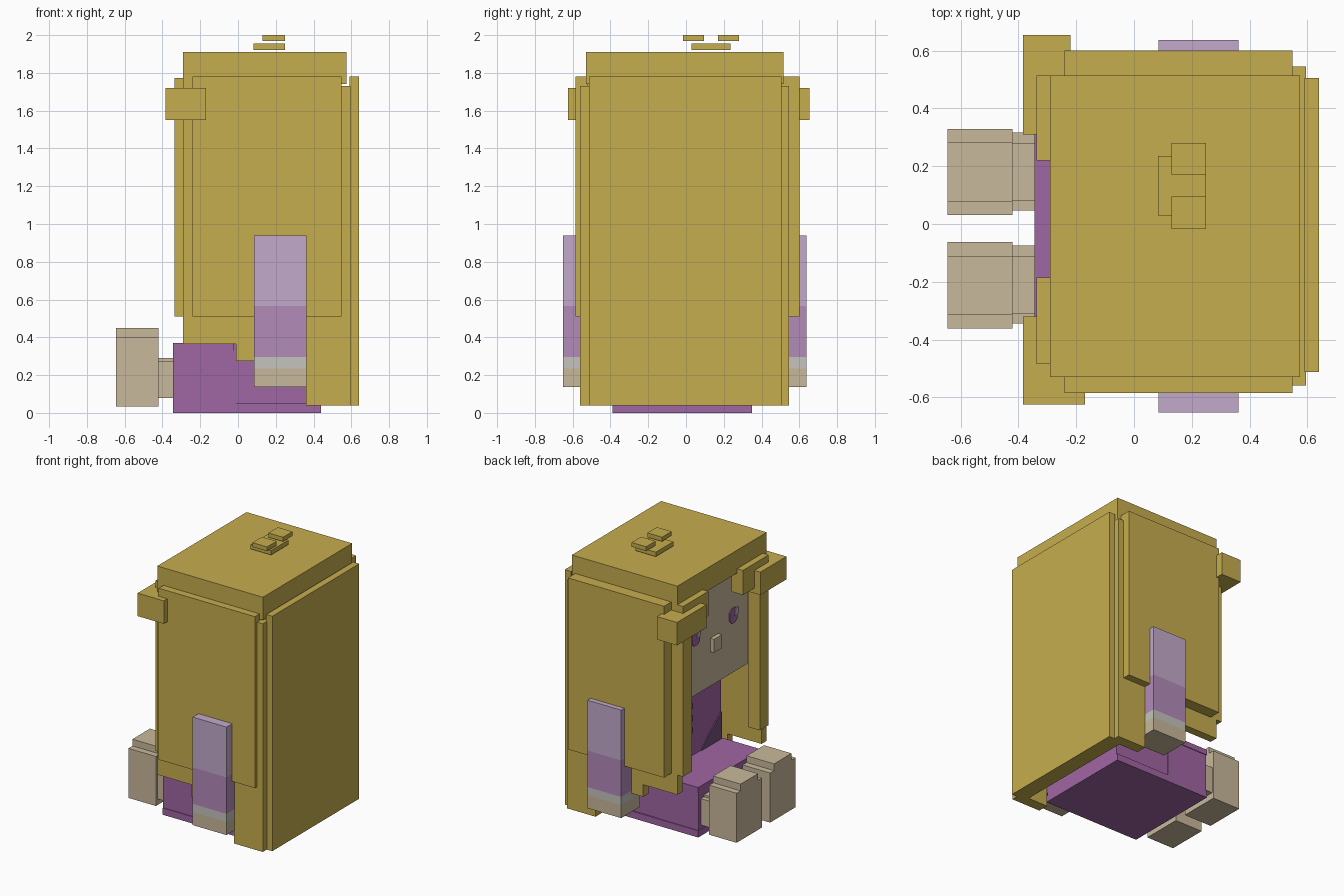
import bpy
import bmesh

if "Cube" in bpy.data.objects:
    bpy.data.objects.remove(bpy.data.objects["Cube"])


def material(name, rgb):
    """Flat material from sRGB 0-255 values."""
    lin = [(c / 255 / 12.92) if c < 11 else ((c / 255 + 0.055) / 1.055) ** 2.4 for c in rgb]
    m = bpy.data.materials.new(name)
    m.use_nodes = True
    m.diffuse_color = (*lin, 1)
    m.node_tree.nodes["Principled BSDF"].inputs["Base Color"].default_value = (*lin, 1)
    return m


GOLD = material("gold_hair", (198, 174, 78))
PURPLE = material("purple_cloth", (160, 102, 163))
MID = material("mid_purple_sleeve", (180, 139, 186))
LILAC = material("lilac_sleeve", (196, 170, 203))
GREY = material("grey_cuff", (197, 196, 190))
TAN = material("tan_skin", (201, 185, 156))
PLUM = material("dark_plum", (118, 80, 128))


def box(name, x, y, z, mats, cuts=()):
    """Box from (min, max) ranges; cuts are heights where the material changes, bottom to top."""
    mats = mats if isinstance(mats, list) else [mats]
    bm = bmesh.new()
    bmesh.ops.create_cube(bm, size=1)
    for v in bm.verts:
        v.co = [r[0] + (c + 0.5) * (r[1] - r[0]) for c, r in zip(v.co, (x, y, z))]
    for h in cuts:
        bmesh.ops.bisect_plane(bm, geom=bm.verts[:] + bm.edges[:] + bm.faces[:],
                               plane_co=(0, 0, h), plane_no=(0, 0, 1))
    for f in bm.faces:
        f.material_index = sum(f.calc_center_median().z > h for h in cuts)
    return finish(name, bm, mats)


def finish(name, bm, mats):
    me = bpy.data.meshes.new(name)
    bmesh.ops.recalc_face_normals(bm, faces=bm.faces)
    bm.to_mesh(me)
    bm.free()
    for m in mats:
        me.materials.append(m)
    ob = bpy.data.objects.new(name, me)
    bpy.context.collection.objects.link(ob)
    return ob


def plate(name, x, points, mat):
    """Thin plate facing -x from a (y, z) outline."""
    bm = bmesh.new()
    face = bm.faces.new([bm.verts.new((x, *p)) for p in points])
    ext = bmesh.ops.extrude_face_region(bm, geom=[face])["geom"]
    for v in ext:
        if isinstance(v, bmesh.types.BMVert):
            v.co.x -= 0.008
    return finish(name, bm, [mat])


# Hair: cap, back and layered sides
box("hair_cap", (-0.29, 0.575), (-0.53, 0.515), (1.74, 1.91), GOLD)
box("hair_back_panel", (0.59, 0.64), (-0.513, 0.505), (0.04, 1.78), GOLD)
box("hair_back_inner", (0.52, 0.595), (-0.56, 0.545), (0.04, 1.73), GOLD)

# (side, outer panel y, wall y, rear wall y, strip y, bang y, tuft x, tuft y)
SIDES = [
    ("right", (-0.585, -0.52), (-0.53, -0.47), (-0.56, -0.48), (-0.485, -0.385),
     (-0.485, -0.185), (-0.385, -0.17), (-0.625, -0.32)),
    ("left", (0.505, 0.60), (0.455, 0.515), (0.465, 0.545), (0.41, 0.515),
     (0.22, 0.515), (-0.385, -0.22), (0.31, 0.655)),
]
for side, panel, wall, rear, strip, bang, tuft_x, tuft_y in SIDES:
    box("hair_side_panel_" + side, (-0.24, 0.548), panel, (0.51, 1.78), GOLD)
    box("hair_front_wall_" + side, (-0.29, -0.01), wall, (0.365, 1.75), GOLD)
    box("hair_middle_wall_" + side, (-0.01, 0.36), wall, (0.275, 1.75), GOLD)
    box("hair_rear_wall_" + side, (0.36, 0.53), rear, (0.04, 1.73), GOLD)
    box("hair_strip_" + side, (-0.335, -0.24), strip, (0.51, 1.77), GOLD)
    box("hair_bang_" + side, (-0.337, -0.245), bang, (1.59, 1.772), GOLD)
    box("hair_tuft_" + side, tuft_x, tuft_y, (1.55, 1.72), GOLD)

# Small bow floating on top
box("bow_base", (0.083, 0.25), (0.03, 0.235), (1.922, 1.955), GOLD)
for i, y in enumerate([(-0.017, 0.095), (0.17, 0.28)]):
    box(f"bow_loop_{i + 1}", (0.13, 0.25), y, (1.968, 2.0), GOLD)

# Head and face
box("head", (-0.22, 0.53), (-0.475, 0.46), (0.966, 1.76), TAN)
box("nose", (-0.25, -0.21), (-0.065, 0.03), (1.22, 1.32), TAN)
for side, c in (("right", -0.235), ("left", 0.205)):
    outline = [(-0.045, -0.03), (-0.02, -0.055), (0.02, -0.055), (0.045, -0.03),
               (0.045, 0.03), (0.02, 0.055), (-0.02, 0.055), (-0.045, 0.03)]
    plate("eye_" + side, -0.22, [(c + y, 1.39 + z) for y, z in outline], PURPLE)
    plate("eye_glint_" + side, -0.225,
          [(c - 0.045, 1.39), (c - 0.005, 1.39), (c - 0.005, 1.44), (c - 0.045, 1.44)], LILAC)

# Torso with buttons and coat flaps
box("torso", (-0.02, 0.44), (-0.38, 0.34), (0.05, 0.98), PURPLE)
for i, z in enumerate((0.56, 0.65, 0.74)):
    plate(f"button_{i + 1}", -0.02,
          [(-0.04, z - 0.02), (0.0, z - 0.02), (0.0, z + 0.02), (-0.04, z + 0.02)], PLUM)
for side, s in (("right", -1), ("left", 1)):
    plate("coat_flap_" + side, -0.02,
          [(-0.02 + s * y, z) for y, z in ((0.36, 0.37), (0.36, 0.57), (0.28, 0.51), (0.12, 0.37))], PLUM)

# Seated legs and base
box("seat_base", (-0.345, 0.44), (-0.39, 0.35), (0.0, 0.05), PURPLE)
box("legs", (-0.343, -0.01), (-0.385, 0.345), (0.05, 0.33), PURPLE)
box("lap", (-0.345, -0.02), (-0.39, 0.35), (0.33, 0.37), PURPLE)

# Arms: hand, cuff, lower sleeve, upper sleeve
for side, y in (("right", (-0.652, -0.43)), ("left", (0.415, 0.637))):
    box("arm_" + side, (0.085, 0.362), y, (0.138, 0.938),
        [TAN, GREY, MID, LILAC], (0.235, 0.295, 0.565))

# Feet
for side, c in (("right", -0.212), ("left", 0.18)):
    box("ankle_" + side, (-0.422, -0.34), (c - 0.133, c + 0.137), (0.08, 0.275), TAN)
    box("ankle_top_" + side, (-0.422, -0.34), (c - 0.1, c + 0.1), (0.275, 0.29), TAN)
    box("foot_" + side, (-0.645, -0.42), (c - 0.149, c + 0.149), (0.033, 0.40), TAN)
    box("foot_top_" + side, (-0.645, -0.42), (c - 0.102, c + 0.102), (0.40, 0.45), TAN)
